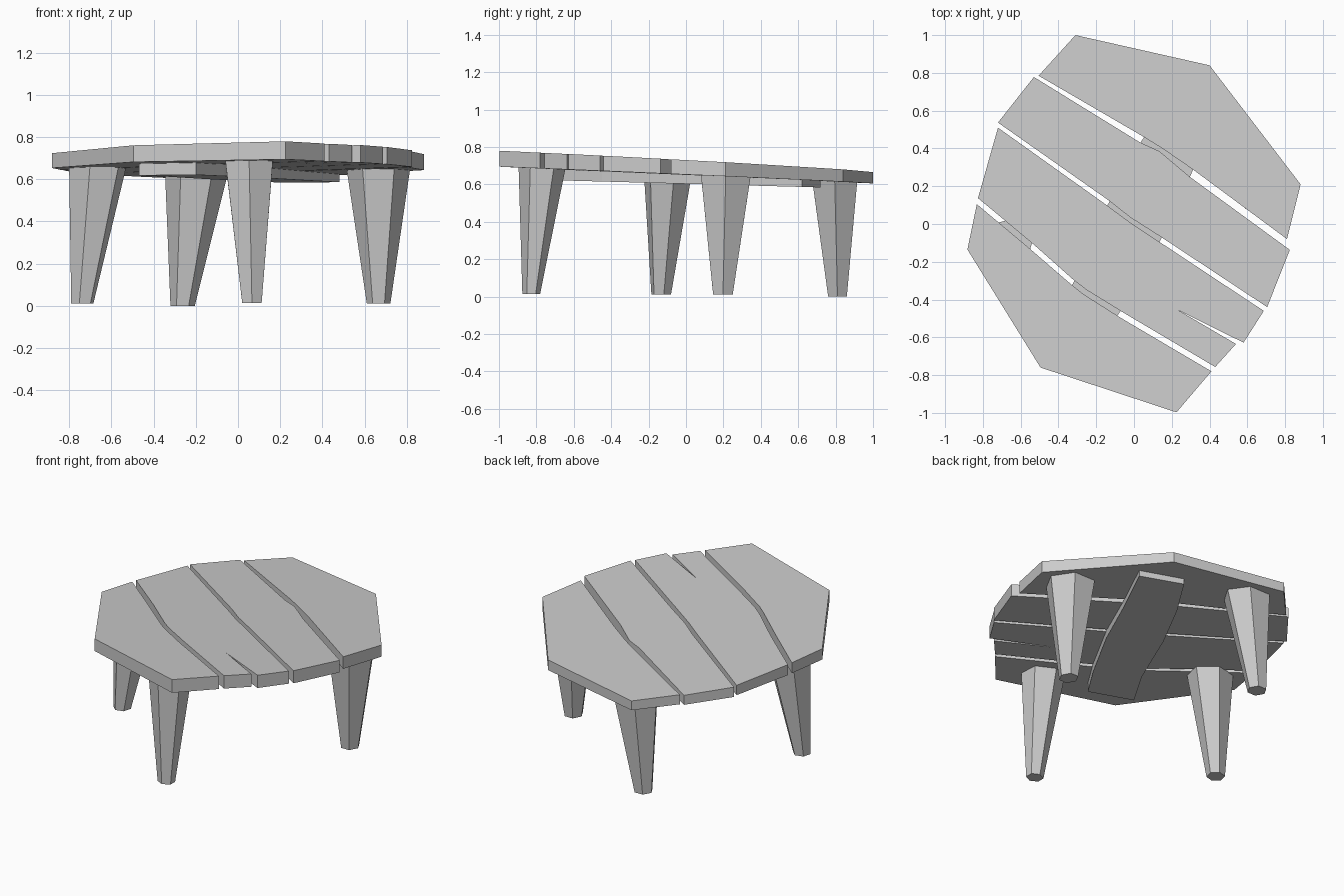
import bpy, bmesh, math

if "Cube" in bpy.data.objects:
    bpy.data.objects.remove(bpy.data.objects["Cube"])


def top_z(x, y):
    return 0.723 + 0.008 * x - 0.055 * y


def under_z(x, y):
    return 0.65 + 0.003 * x - 0.044 * y


def bar_z(x, y):
    return 0.603 - 0.027 * y


def loft(name, lower, upper):
    """Closed solid between two matching loops of 3D points."""
    bm = bmesh.new()
    lo = [bm.verts.new(p) for p in lower]
    hi = [bm.verts.new(p) for p in upper]
    n = len(lo)
    bm.faces.new(lo[::-1])
    bm.faces.new(hi)
    for i in range(n):
        j = (i + 1) % n
        bm.faces.new((lo[i], lo[j], hi[j], hi[i]))
    bmesh.ops.recalc_face_normals(bm, faces=bm.faces)
    mesh = bpy.data.meshes.new(name)
    bm.to_mesh(mesh)
    bm.free()
    ob = bpy.data.objects.new(name, mesh)
    bpy.context.collection.objects.link(ob)
    return ob


def slab(name, outline, low, high):
    """Plan outline filled between two sloping height functions."""
    return loft(name, [(x, y, low(x, y)) for x, y in outline],
                [(x, y, high(x, y)) for x, y in outline])


# Table top: four crooked planks, the third one split at its end
planks = {
    "back_plank": [(-0.31, 1.0), (-0.505, 0.785), (0.045, 0.465), (0.15, 0.40),
                   (0.31, 0.29), (0.81, -0.08), (0.882, 0.21), (0.40, 0.84)],
    "back_middle_plank": [(-0.53, 0.778), (-0.72, 0.537), (-0.13, 0.122), (-0.02, 0.035),
                          (0.145, -0.07), (0.705, -0.44), (0.825, -0.137),
                          (0.295, 0.25), (0.135, 0.385), (0.03, 0.433)],
    "front_middle_plank": [(-0.72, 0.51), (-0.826, 0.137), (-0.535, -0.105), (-0.32, -0.296),
                           (-0.25, -0.35), (-0.055, -0.47), (0.43, -0.757), (0.54, -0.635),
                           (0.235, -0.457), (0.58, -0.628), (0.687, -0.46), (0.135, -0.095),
                           (-0.03, 0.015), (-0.145, 0.10)],
    "front_plank": [(-0.832, 0.105), (-0.882, -0.135), (-0.495, -0.76), (0.225, -0.997),
                    (0.41, -0.78), (-0.07, -0.497), (-0.27, -0.37), (-0.33, -0.322),
                    (-0.55, -0.132)],
}
for name, outline in planks.items():
    slab(name, outline, under_z, top_z)

# Crooked batten holding the planks together underneath
batten = [(-0.47, -0.56), (-0.20, -0.66), (-0.065, -0.45), (0.14, -0.085), (0.305, 0.27),
          (0.48, 0.62), (0.22, 0.72), (0.04, 0.44), (-0.14, 0.10), (-0.32, -0.31)]
slab("under_batten", batten, bar_z, lambda x, y: under_z(x, y) + 0.003)


# Legs: tapering six-sided posts, each fitted between its foot and top extents
def ring(box, turn):
    x0, x1, y0, y1 = box
    pts = [(math.cos(turn + k * math.pi / 3), math.sin(turn + k * math.pi / 3)) for k in range(6)]
    mx = max(p[0] for p in pts)
    my = max(p[1] for p in pts)
    return [((x0 + x1) / 2 + px / mx * (x1 - x0) / 2,
             (y0 + y1) / 2 + py / my * (y1 - y0) / 2) for px, py in pts]


legs = [
    ("left_leg", (-0.79, -0.685, -0.185, -0.08), (-0.80, -0.53, -0.225, 0.03), 15, 0.012),
    ("back_leg", (-0.32, -0.205, 0.76, 0.86), (-0.345, -0.05, 0.675, 0.915), 0, 0.0),
    ("front_leg", (0.02, 0.112, -0.875, -0.78), (-0.06, 0.165, -0.895, -0.645), 30, 0.014),
    ("right_leg", (0.61, 0.722, 0.145, 0.25), (0.515, 0.815, 0.08, 0.345), 0, 0.012),
]
for name, foot, head, turn, z in legs:
    a = math.radians(turn)
    loft(name, [(x, y, z) for x, y in ring(foot, a)],
         [(x, y, under_z(x, y) + 0.004) for x, y in ring(head, a)])
